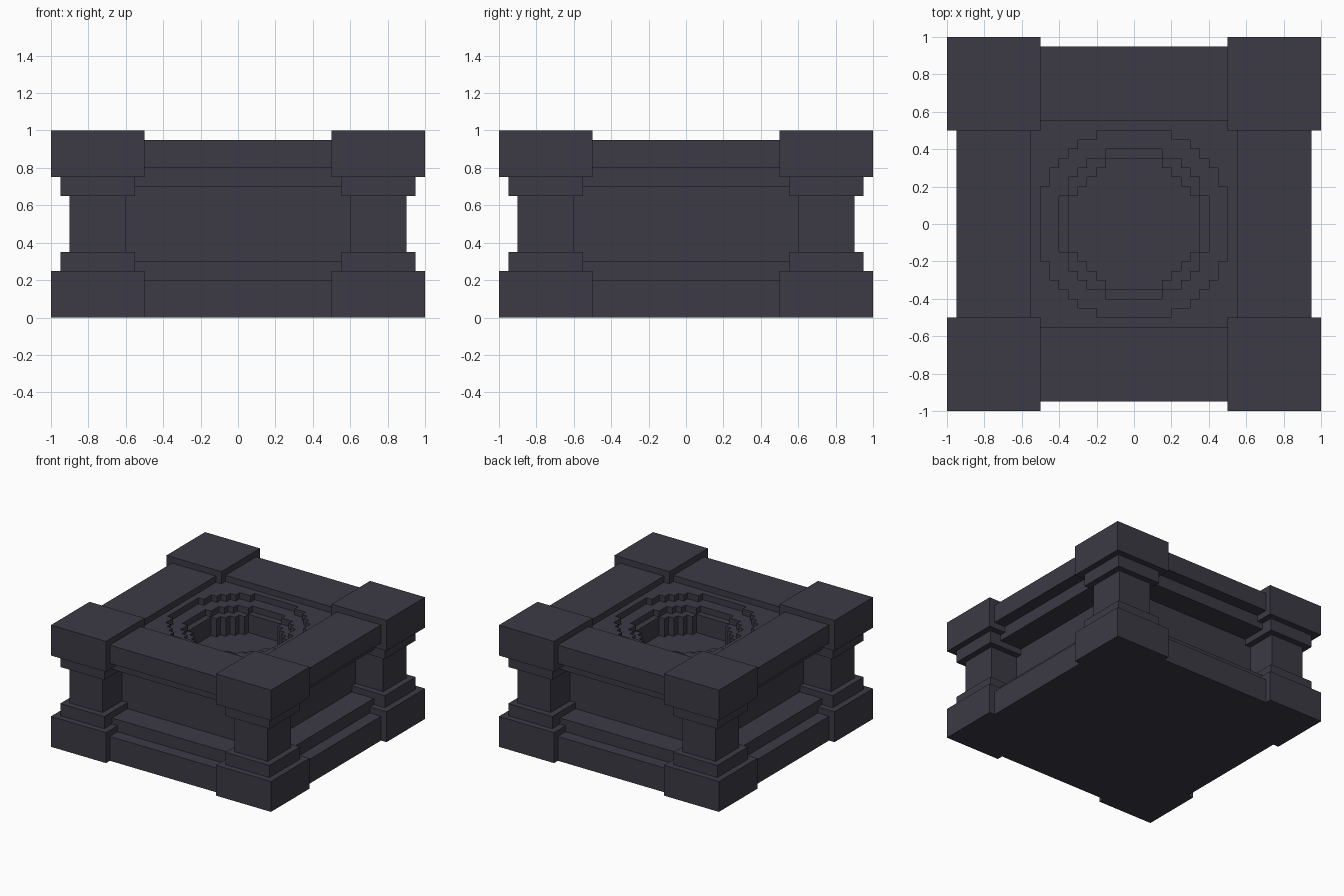
import bpy, bmesh, math

if "Cube" in bpy.data.objects:
    bpy.data.objects.remove(bpy.data.objects["Cube"])

stone = bpy.data.materials.new("dark slate stone")
stone.diffuse_color = (0.045, 0.042, 0.058, 1)
stone.use_nodes = True
stone.node_tree.nodes["Principled BSDF"].inputs["Base Color"].default_value = stone.diffuse_color
UNIT = 0.05  # block grid size


def finish(name, bm):
    bmesh.ops.recalc_face_normals(bm, faces=bm.faces)
    mesh = bpy.data.meshes.new(name)
    bm.to_mesh(mesh)
    bm.free()
    mesh.materials.append(stone)
    ob = bpy.data.objects.new(name, mesh)
    bpy.context.collection.objects.link(ob)
    return ob


def add_box(bm, x0, x1, y0, y1, z0, z1):
    verts = bmesh.ops.create_cube(bm, size=1)["verts"]
    for v in verts:
        v.co.x = x1 if v.co.x > 0 else x0
        v.co.y = y1 if v.co.y > 0 else y0
        v.co.z = z1 if v.co.z > 0 else z0


def box(name, *dims):
    bm = bmesh.new()
    add_box(bm, *dims)
    return finish(name, bm)


def blocky_disc(name, radius, z0, z1):
    """Prism whose outline is a circle stepped on the block grid."""
    quarter = []
    rows = int(radius)
    prev = None
    for row in range(rows):
        half = round(math.sqrt(radius ** 2 - (row + 0.5) ** 2))
        if prev is None:
            quarter.append((half, 0))
        elif half != prev:
            quarter += [(prev, row), (half, row)]
        prev = half
    quarter.append((prev, rows))
    quarter = quarter[1:]
    outline = []
    for sx, sy in ((1, 1), (-1, 1), (-1, -1), (1, -1)):
        pts = quarter if sx * sy > 0 else quarter[::-1]
        outline += [(sx * x * UNIT, sy * y * UNIT) for x, y in pts]
    bm = bmesh.new()
    face = bm.faces.new([bm.verts.new((x, y, z0)) for x, y in outline])
    ext = bmesh.ops.extrude_face_region(bm, geom=[face])
    for v in ext["geom"]:
        if isinstance(v, bmesh.types.BMVert):
            v.co.z = z1
    return finish(name, bm)


# Plinth and its upper step
box("plinth", -0.95, 0.95, -0.95, 0.95, 0, 0.2)
box("plinth_step", -0.85, 0.85, -0.85, 0.85, 0.15, 0.3)

# Central body with a stepped round basin cut into its top
body = box("body", -0.65, 0.65, -0.65, 0.65, 0.25, 0.9)
for i, (radius, floor) in enumerate(((10.5, 0.85), (8, 0.8), (7, 0.65))):
    cutter = blocky_disc("basin_cutter", radius, floor, 1.1 + 0.1 * i)
    cutter.hide_render = True
    mod = body.modifiers.new("basin", "BOOLEAN")
    mod.operation = "DIFFERENCE"
    mod.solver = "EXACT"
    mod.object = cutter
    bpy.context.view_layer.objects.active = body
    bpy.ops.object.modifier_apply(modifier=mod.name)
    bpy.data.objects.remove(cutter)


# Top rails and the step beneath them, one beam per side
def frame(name, inner, outer, z0, z1):
    bm = bmesh.new()
    for s in (-1, 1):
        lo, hi = sorted((s * inner, s * outer))
        add_box(bm, -0.6, 0.6, lo, hi, z0, z1)
        add_box(bm, lo, hi, -0.6, 0.6, z0, z1)
    finish(name, bm)


frame("top_rails", 0.55, 0.95, 0.8, 0.95)
frame("rail_step", 0.6, 0.85, 0.7, 0.82)

# Corner pillars: (part, half width, bottom, top), centred at 0.75
parts = (("base", 0.25, 0, 0.25), ("lower_collar", 0.2, 0.25, 0.35),
         ("shaft", 0.15, 0.35, 0.65), ("upper_collar", 0.2, 0.65, 0.75),
         ("cap", 0.25, 0.75, 1))
for part, h, z0, z1 in parts:
    for sx in (-1, 1):
        for sy in (-1, 1):
            cx, cy = sx * 0.75, sy * 0.75
            box("pillar_" + part, cx - h, cx + h, cy - h, cy + h, z0, z1)
